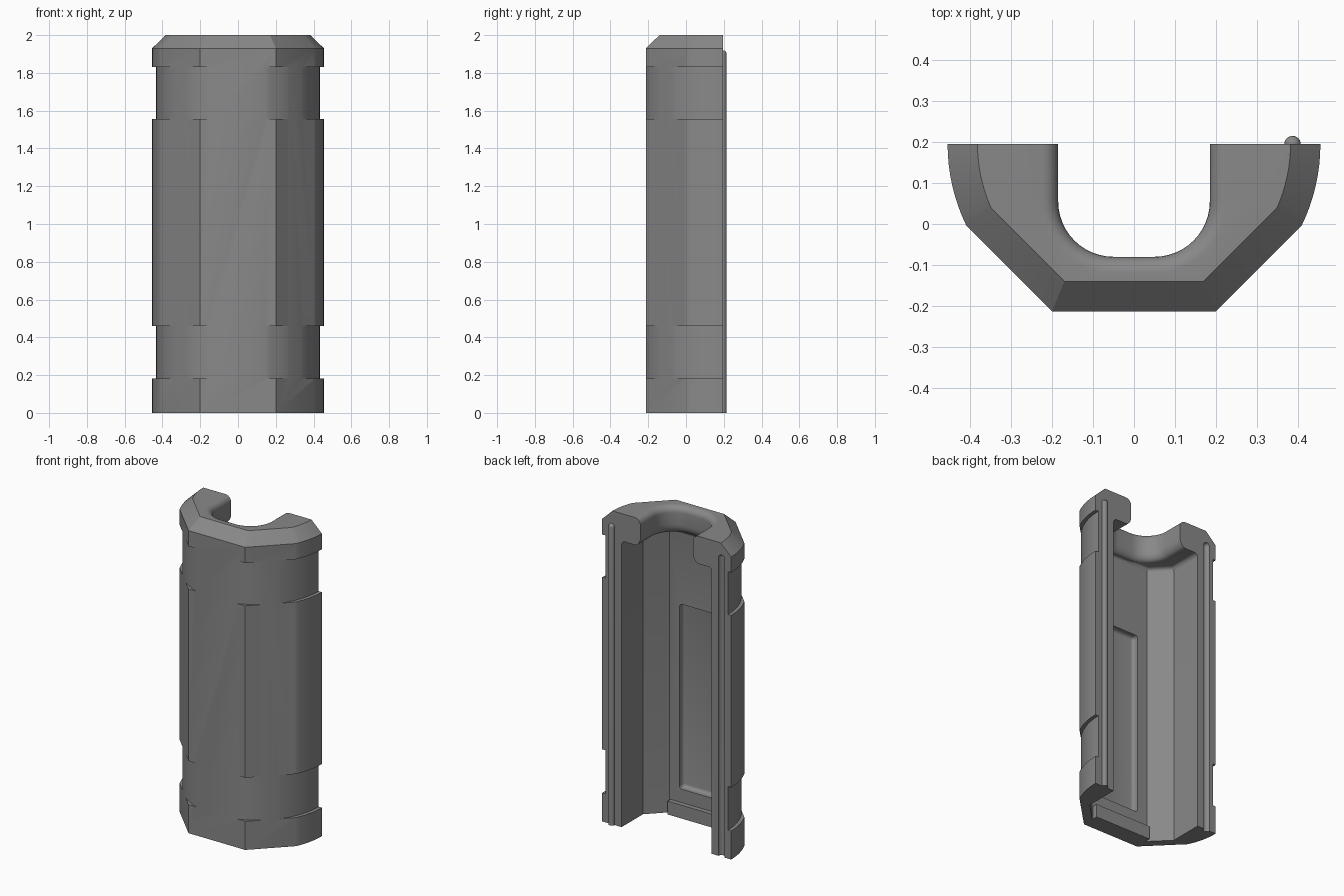
import bpy, bmesh, math

if "Cube" in bpy.data.objects:
    bpy.data.objects.remove(bpy.data.objects["Cube"])

SEAM = 0.195                      # y of the flat seam plane
grey = bpy.data.materials.new("mid_grey")
grey.diffuse_color = (0.25, 0.25, 0.25, 1)
grey.use_nodes = True
grey.node_tree.nodes["Principled BSDF"].inputs["Base Color"].default_value = grey.diffuse_color


def finish(name, bm):
    bmesh.ops.remove_doubles(bm, verts=bm.verts, dist=1e-5)
    bmesh.ops.recalc_face_normals(bm, faces=bm.faces)
    me = bpy.data.meshes.new(name)
    bm.to_mesh(me)
    bm.free()
    me.materials.append(grey)
    ob = bpy.data.objects.new(name, me)
    bpy.context.collection.objects.link(ob)
    return ob


def loft(name, rings, wrap=False):
    """Skin equal-length rings; cap the ends, or wrap last to first."""
    bm = bmesh.new()
    vs = [[bm.verts.new(p) for p in r] for r in rings]
    n = len(vs[0])
    pairs = list(zip(vs, vs[1:])) + ([(vs[-1], vs[0])] if wrap else [])
    for a, b in pairs:
        for i in range(n):
            j = (i + 1) % n
            bm.faces.new((a[i], a[j], b[j], b[i]))
    if not wrap:
        bm.faces.new(vs[0])
        bm.faces.new(vs[-1])
    return finish(name, bm)


def box(name, lo, hi, bevel=0.0):
    bm = bmesh.new()
    bmesh.ops.create_cube(bm, size=1)
    for v in bm.verts:
        v.co = [(l + h) / 2 + c * (h - l) for l, h, c in zip(lo, hi, v.co)]
    if bevel:
        bmesh.ops.bevel(bm, geom=bm.edges[:], offset=bevel, segments=4,
                        profile=0.5, affect='EDGES')
    return finish(name, bm)


def mirror_path(half):
    return half + [(-x, y) for x, y in reversed(half)]


def at(path, z):
    return [(x, y, z) for x, y in path]


def cut(ob, cutter):
    m = ob.modifiers.new("cut", 'BOOLEAN')
    m.operation, m.solver, m.object = 'DIFFERENCE', 'EXACT', cutter
    bpy.context.view_layer.objects.active = ob
    bpy.ops.object.modifier_apply(modifier=m.name)
    bpy.data.objects.remove(cutter)


def outer_path(o):
    """Half octagon with its side corners trimmed by a circle, inset by o."""
    R, dd, df = 0.455 - o, 0.430 - o, 0.408 - o
    a1 = math.pi / 4 - math.acos(dd / R)
    half = [(R * math.cos(a1 * i / 8), SEAM - R * math.sin(a1 * i / 8))
            for i in range(9)]
    half.append((dd * math.sqrt(2) - df, SEAM - df))
    return mirror_path(half)


def cavity_path(o):
    k = 0.414 * o
    return mirror_path([(0.318 - o, 0.4), (0.318 - o, -0.02 + k),
                        (0.208 - k, -0.13 + o)])


def mouth_path(o):
    half = [(0.185 + o, 0.4)]
    for i in range(13):
        a = math.pi / 2 * i / 12
        half.append((0.05 + (0.135 + o) * math.cos(a),
                     0.055 - (0.135 + o) * math.sin(a)))
    return mirror_path(half)


def circle(r, z, cx=0.0, cy=SEAM, n=96):
    return [(cx + r * math.cos(2 * math.pi * i / n),
             cy + r * math.sin(2 * math.pi * i / n), z) for i in range(n)]


# Outer shell with chamfered top
shell = loft("half_shell", [at(outer_path(0), 0), at(outer_path(0), 1.93),
                            at(outer_path(0.073), 2.0)])

# Two round grooves around the outside
for z0, z1 in ((0.182, 0.46), (1.557, 1.83)):
    cut(shell, loft("groove_cutter", [circle(0.433, z0), circle(0.7, z0),
                                      circle(0.7, z1), circle(0.433, z1)], True))

# Inner cavity, open at the bottom and filleted under the cap
rings = [at(cavity_path(0), -0.1)]
for i in range(5):
    a = math.pi / 2 * i / 4
    rings.append(at(cavity_path(0.025 * (1 - math.cos(a))),
                    1.80 + 0.025 * math.sin(a)))
cut(shell, loft("cavity_cutter", rings))

# Rounded mouth through the cap
rings = [at(mouth_path(0.04), 1.80)]
for i in range(7):
    a = math.pi / 2 * i / 6
    rings.append(at(mouth_path(0.04 * (1 - math.sin(a))),
                    1.885 - 0.06 * math.cos(a)))
for i in range(7):
    a = math.pi / 2 * i / 6
    rings.append(at(mouth_path(0.04 * (1 - math.cos(a))),
                    1.96 + 0.04 * math.sin(a)))
rings.append(at(mouth_path(0.04), 2.05))
cut(shell, loft("mouth_cutter", rings))

# Recessed panel on the inside of the front wall
cut(shell, box("panel_cutter", (-0.137, -0.17, 0.17), (0.137, -0.05, 1.35), 0.02))


# Bead on one seam face, matching channel in the other
def rod(name, x, r, z0, z1):
    rings = [circle(r, z0, x, n=24)]
    for i in range(6):
        a = math.pi / 2 * i / 5.3
        rings.append(circle(r * math.cos(a), z1 - r + r * math.sin(a), x, n=24))
    return loft(name, rings)


cut(shell, rod("channel_cutter", -0.387, 0.022, -0.05, 1.925))
bead = rod("seam_bead", 0.387, 0.02, 0.0, 1.92)

# Lip bar at the bottom of the front wall
bar = box("bottom_lip", (-0.2, -0.14, 0.0), (0.2, -0.1, 0.085))

for ob in (shell, bead, bar):
    bpy.ops.object.select_all(action='DESELECT')
    ob.select_set(True)
    bpy.context.view_layer.objects.active = ob
    bpy.ops.object.shade_smooth_by_angle(angle=math.radians(25))
